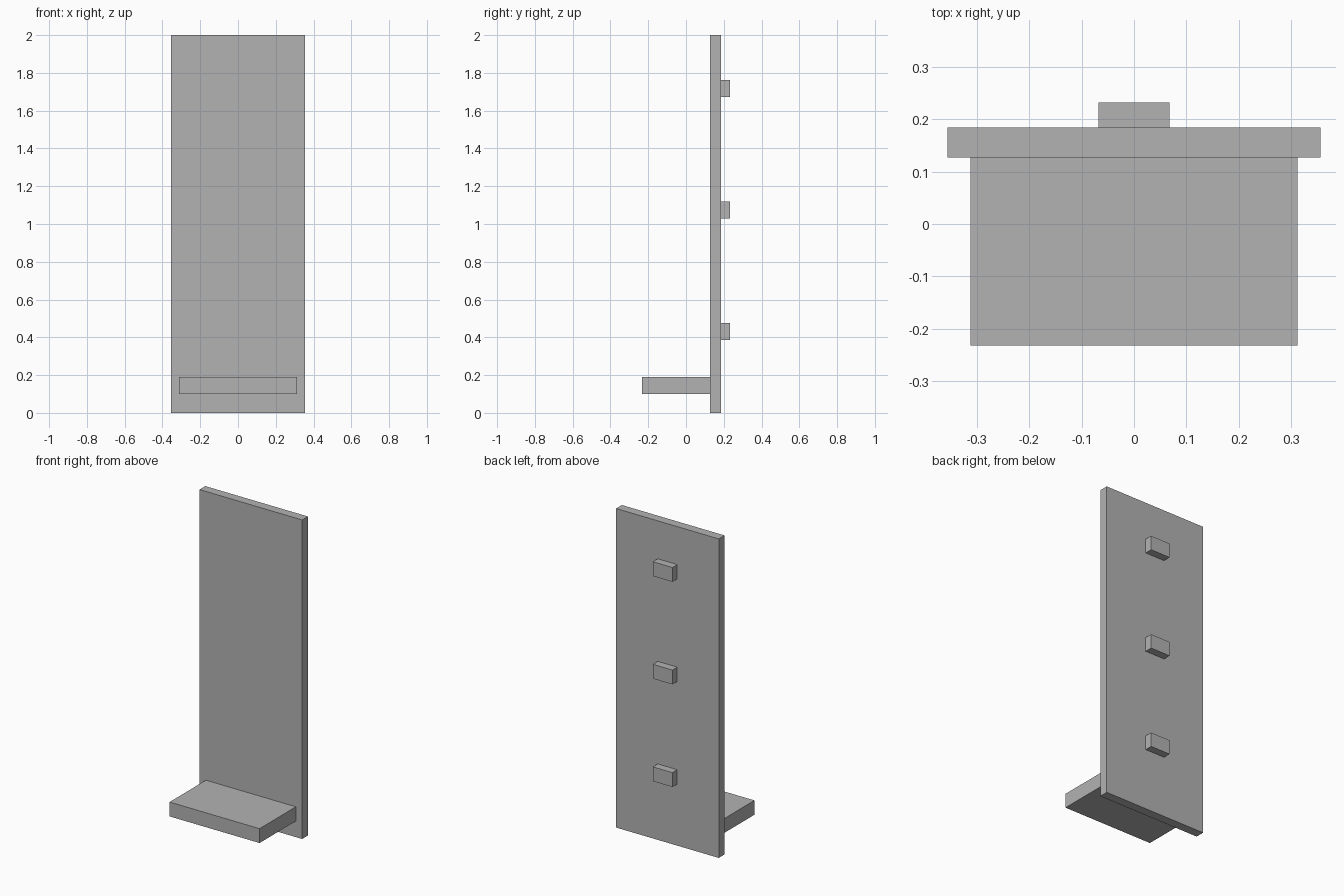
import bpy
import bmesh
from mathutils import Vector

default = bpy.data.objects.get("Cube")
if default:
    bpy.data.objects.remove(default, do_unlink=True)

# One plain grey for every part
grey = bpy.data.materials.new("plain_grey")
grey.use_nodes = True
colour = (0.45, 0.45, 0.45, 1.0)
grey.diffuse_color = colour
grey.node_tree.nodes["Principled BSDF"].inputs["Base Color"].default_value = colour


def add_box(name, half_width, y_range, z_range):
    """Flat-shaded box centred on x = 0, spanning the given depth and height."""
    (y0, y1), (z0, z1) = y_range, z_range
    size = Vector((2 * half_width, y1 - y0, z1 - z0))
    mesh = bpy.data.meshes.new(name)
    bm = bmesh.new()
    bmesh.ops.create_cube(bm, size=1)
    bmesh.ops.scale(bm, vec=size, verts=bm.verts)
    bm.to_mesh(mesh)
    bm.free()
    mesh.materials.append(grey)
    obj = bpy.data.objects.new(name, mesh)
    obj.location = (0, (y0 + y1) / 2, (z0 + z1) / 2)
    bpy.context.collection.objects.link(obj)
    return obj


FRONT, PANEL_FRONT, PANEL_BACK, BACK = -0.232, 0.127, 0.184, 0.232
THICKNESS = 0.09

# Tall upright panel and the shelf at its foot
add_box("back_panel", 0.356, (PANEL_FRONT, PANEL_BACK), (0, 2))
add_box("shelf", 0.312, (FRONT, PANEL_FRONT), (0.1, 0.1 + THICKNESS))

# Three mounting blocks on the rear, evenly spaced
for label, z in (("lower", 0.386), ("middle", 1.029), ("upper", 1.672)):
    add_box(label + "_mounting_block", 0.068, (PANEL_BACK, BACK), (z, z + THICKNESS))
